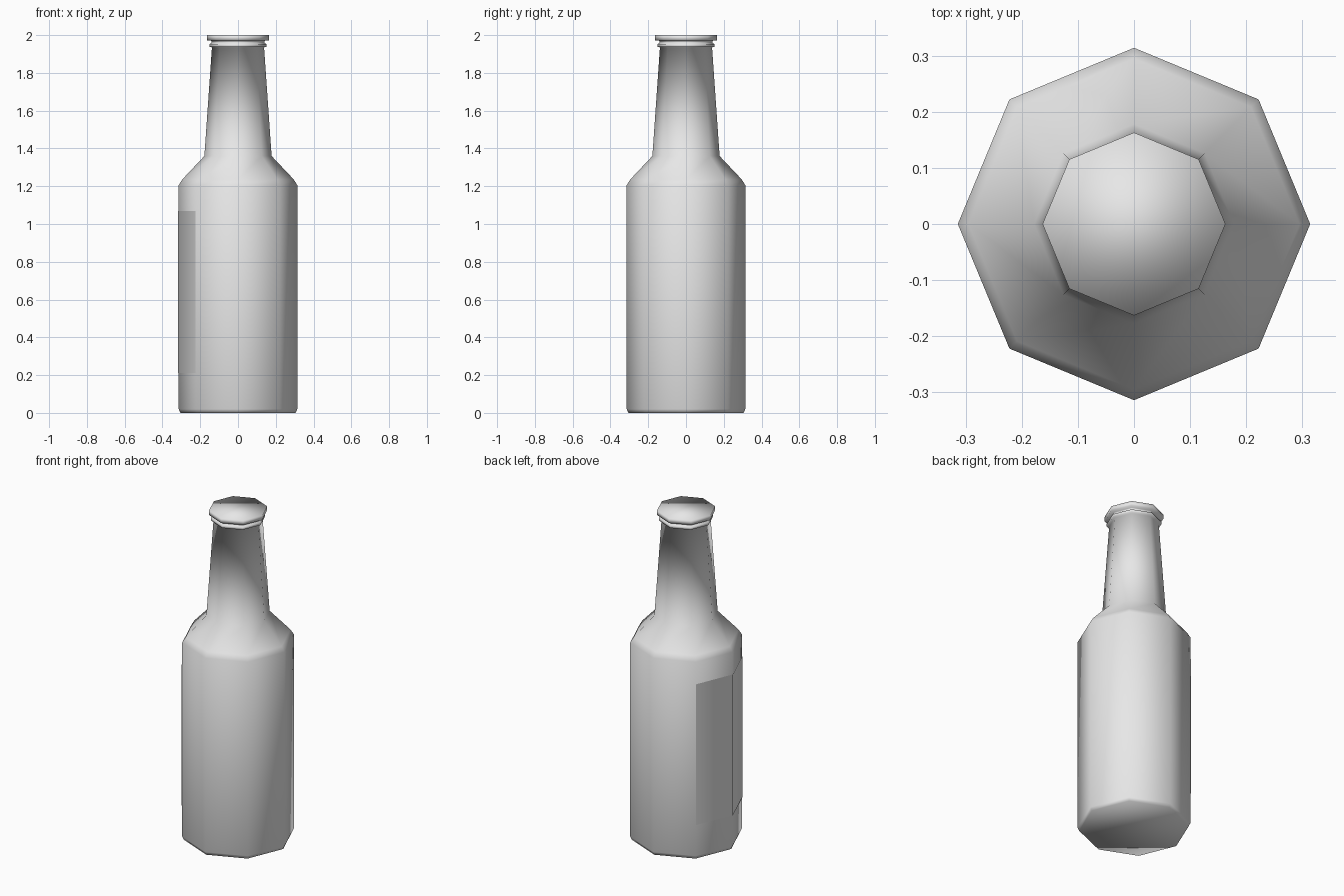
import bpy
import bmesh
from math import cos, sin, tau

SIDES = 8

start_cube = bpy.data.objects.get("Cube")
if start_cube:
    bpy.data.objects.remove(start_cube, do_unlink=True)

# One plain grey for the whole model
grey = bpy.data.materials.new("plain grey")
grey.use_nodes = True
colour = (0.8, 0.8, 0.8, 1)
grey.diffuse_color = colour
grey.node_tree.nodes["Principled BSDF"].inputs["Base Color"].default_value = colour


def add_ring(bm, radius, z, steps):
    """Add vertices at the given eighth turns around the z axis."""
    return [bm.verts.new((radius * cos(tau * s / SIDES),
                          radius * sin(tau * s / SIDES), z)) for s in steps]


def bridge(bm, low, high, closed):
    """Join two rings with outward facing quads."""
    count = len(low)
    for i in range(count if closed else count - 1):
        j = (i + 1) % count
        bm.faces.new((low[i], low[j], high[j], high[i]))


def finish(bm, name):
    """Turn the mesh into a smooth shaded object."""
    mesh = bpy.data.meshes.new(name)
    for face in bm.faces:
        face.smooth = True
    bm.to_mesh(mesh)
    bm.free()
    mesh.materials.append(grey)
    obj = bpy.data.objects.new(name, mesh)
    bpy.context.collection.objects.link(obj)
    return obj


# Bottle: radius and height from the base up to the cap
profile = [
    (0.305, 0), (0.314, 0.02),        # base bevel
    (0.314, 1.205), (0.295, 1.236),   # body and shoulder edge
    (0.178, 1.36), (0.138, 1.935),    # shoulder and tapered neck
    (0.152, 1.938), (0.152, 1.953),   # ring under the cap
    (0.141, 1.956), (0.141, 1.97),    # groove
    (0.163, 1.972), (0.163, 2),       # cap
]
bm = bmesh.new()
rings = [add_ring(bm, r, z, range(SIDES)) for r, z in profile]
for low, high in zip(rings, rings[1:]):
    bridge(bm, low, high, True)
bm.faces.new(reversed(rings[0]))
bm.faces.new(rings[-1])
finish(bm, "bottle")

# Label: a thin sheet over the two panels on the -x side
bm = bmesh.new()
panel_steps = (3, 4, 5)
label_low = add_ring(bm, 0.317, 0.21, panel_steps)
label_high = add_ring(bm, 0.317, 1.07, panel_steps)
bridge(bm, label_low, label_high, False)
finish(bm, "label")
